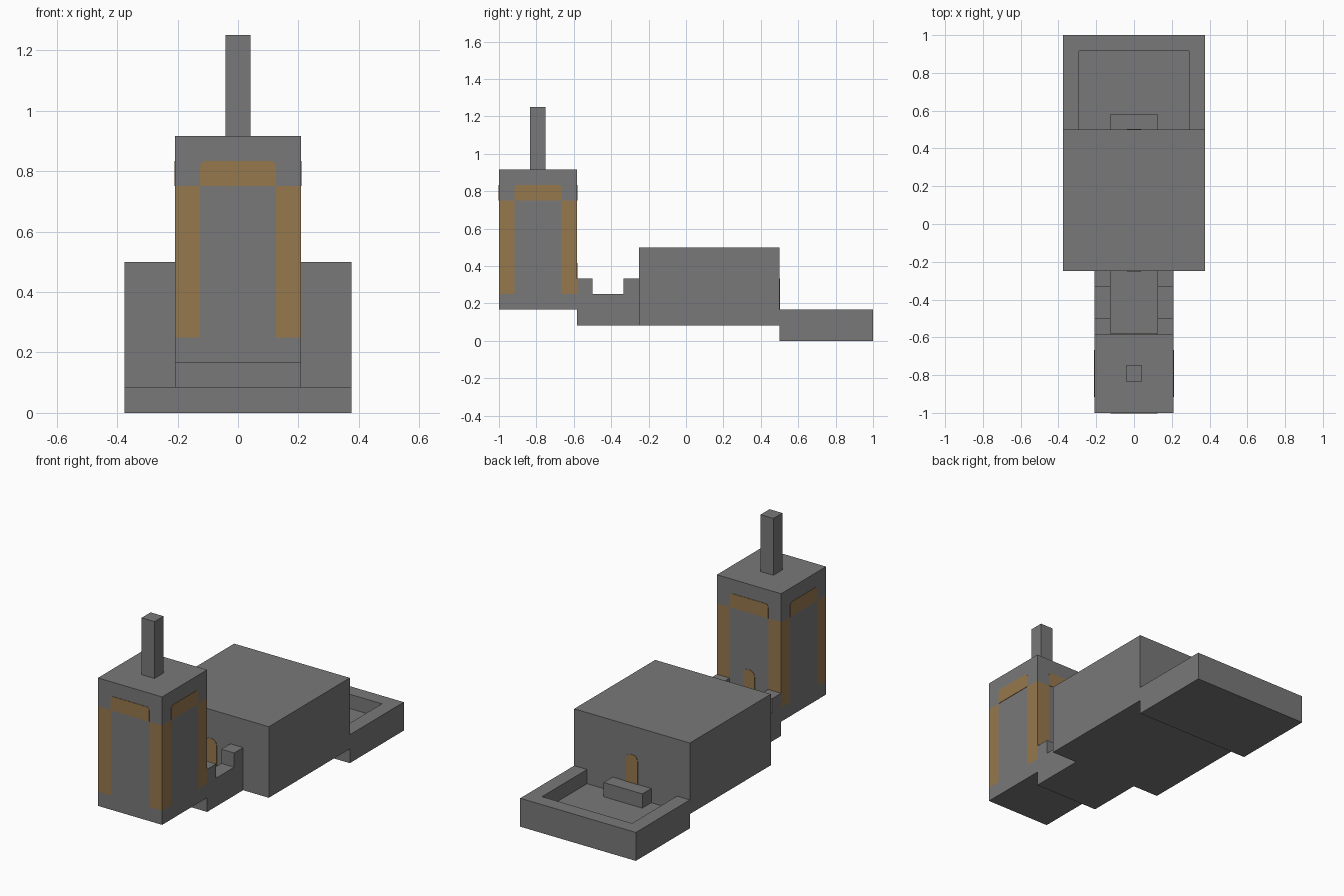
import bpy, bmesh, math
from mathutils import Vector, Matrix

if "Cube" in bpy.data.objects:
    bpy.data.objects.remove(bpy.data.objects["Cube"], do_unlink=True)

U = 1 / 12  # building module


def material(name, rgb):
    m = bpy.data.materials.new(name)
    m.use_nodes = True
    colour = (*rgb, 1)
    m.diffuse_color = colour
    m.node_tree.nodes["Principled BSDF"].inputs["Base Color"].default_value = colour
    return m


STONE = material("grey stone", (0.19, 0.19, 0.19))
OCHRE = material("ochre paint", (0.31, 0.19, 0.075))


def finish(name, bm, mats):
    bmesh.ops.recalc_face_normals(bm, faces=bm.faces)
    mesh = bpy.data.meshes.new(name)
    bm.to_mesh(mesh)
    bm.free()
    for m in mats:
        mesh.materials.append(m)
    ob = bpy.data.objects.new(name, mesh)
    bpy.context.collection.objects.link(ob)
    return ob


def box_mesh(lo, hi):
    lo, hi = Vector(lo) * U, Vector(hi) * U
    bm = bmesh.new()
    bmesh.ops.create_cube(bm, size=1, matrix=Matrix.Translation((lo + hi) / 2)
                          @ Matrix.Diagonal((*(hi - lo), 1)))
    return bm


def box(name, lo, hi):
    return finish(name, box_mesh(lo, hi), [STONE])


def prism(name, points, offset, mat=STONE):
    """Closed solid from a planar outline swept along an offset, in modules."""
    bm = bmesh.new()
    face = bm.faces.new([bm.verts.new(Vector(p) * U) for p in points])
    new = bmesh.ops.extrude_face_region(bm, geom=[face], use_keep_orig=True)["geom"]
    moved = [g for g in new if isinstance(g, bmesh.types.BMVert)]
    bmesh.ops.translate(bm, verts=moved, vec=Vector(offset) * U)
    return finish(name, bm, [mat])


def painted_plate(name, centre, side, half, z0, z1, radius):
    """Thin plate with rounded top corners; side is the quarter turn it faces."""
    arc = [(half - radius + radius * math.cos(a), z1 - radius + radius * math.sin(a))
           for a in (i * math.pi / 8 for i in range(5))]
    outline = [(-half, z0), (half, z0)] + arc + [(-x, z) for x, z in reversed(arc)]
    turn = Matrix.Rotation(side * math.pi / 2, 3, "Z")
    cx, cy, reach = centre
    pts = [turn @ Vector((x, -reach, z)) + Vector((cx, cy, 0)) for x, z in outline]
    return prism(name, pts, turn @ Vector((0, -0.03, 0)), OCHRE)


# Tower with painted corner stripes, cut into its faces
TY = -9.5
bm = box_mesh((-2.5, -12, 2), (2.5, -7, 11))
cuts = [((s * 1.5, TY, 0), (1, 0, 0)) for s in (-1, 1)]
cuts += [((0, TY + s * 1.5, 0), (0, 1, 0)) for s in (-1, 1)]
cuts += [((0, 0, z), (0, 0, 1)) for z in (3, 9)]
for co, normal in cuts:
    bmesh.ops.bisect_plane(bm, geom=bm.verts[:] + bm.edges[:] + bm.faces[:],
                           plane_co=Vector(co) * U, plane_no=normal)
for f in bm.faces:
    c = f.calc_center_median() / U
    at_corner = abs(c.x) > 1.5 and abs(c.y - TY) > 1.5
    f.material_index = int(at_corner and 3 < c.z < 9)
finish("tower", bm, [STONE, OCHRE])
for i, side in enumerate(("front", "right", "back", "left")):
    painted_plate("tower_lintel_" + side, (0, TY, 2.5), i, 1.5, 9, 10, 0.22)
box("mast", (-0.5, -10, 11), (0.5, -9, 15))

# Walkway: floor and two crenellated parapets
box("walkway_floor", (-1.5, -7, 1), (1.5, -3, 2))
parapet = [(-7, 1), (-3, 1), (-3, 4), (-4, 4), (-4, 3), (-6, 3), (-6, 4), (-7, 4)]
for side, x in (("left", 1.5), ("right", -2.5)):
    prism("parapet_" + side, [(x, y, z) for y, z in parapet], (1, 0, 0))

# Main hall
box("hall", (-4.5, -3, 1), (4.5, 6, 6))

# Rear terrace: slab, surrounding rim and doorstep
box("terrace_slab", (-4.5, 6, 0), (4.5, 12, 1))
rim = [(-4.5, 6), (-4.5, 12), (4.5, 12), (4.5, 6), (3.5, 6), (3.5, 11), (-3.5, 11), (-3.5, 6)]
prism("terrace_rim", [(x, y, 1) for x, y in rim], (0, 0, 1))
box("doorstep", (-1.5, 6, 1), (1.5, 7, 2))

# Painted doors
painted_plate("tower_door", (0, TY, 2.5), 2, 0.45, 2, 5, 0.4)
painted_plate("hall_front_door", (0, 1.5, 4.5), 0, 0.45, 2, 4, 0.4)
painted_plate("hall_back_door", (0, 1.5, 4.5), 2, 0.45, 2, 4, 0.4)
